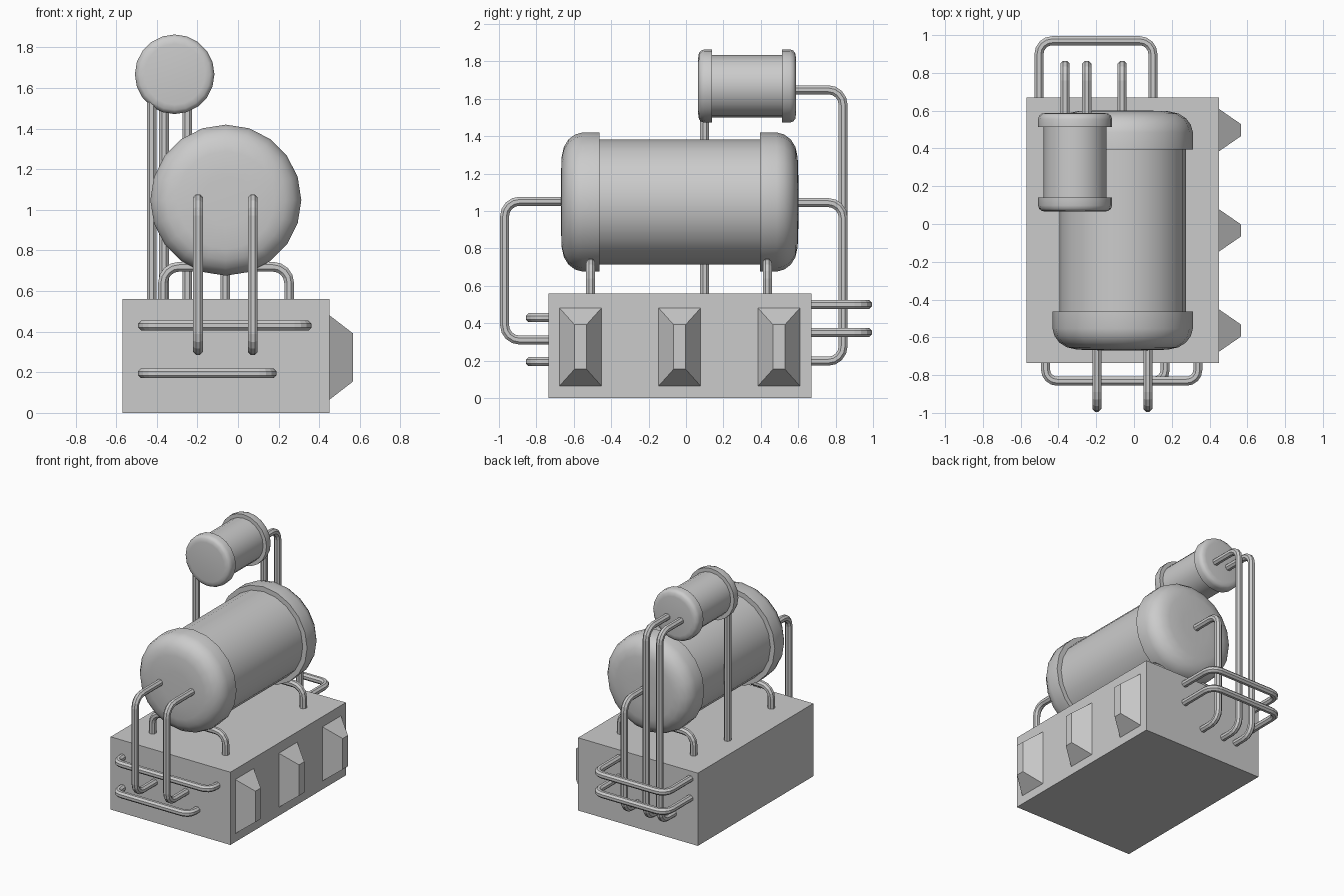
import bpy, bmesh, math
from mathutils import Vector

if "Cube" in bpy.data.objects:
    bpy.data.objects.remove(bpy.data.objects["Cube"])

R = 0.025  # pipe radius


def finish(name, bm, smooth=None):
    bmesh.ops.recalc_face_normals(bm, faces=bm.faces)
    me = bpy.data.meshes.new(name)
    bm.to_mesh(me)
    bm.free()
    if smooth:
        me.shade_smooth()
        me.set_sharp_from_angle(angle=math.radians(smooth))
    ob = bpy.data.objects.new(name, me)
    bpy.context.collection.objects.link(ob)
    return ob


def lathe(name, profile, cx, cz, sides):
    """Spin (radius, y) points around an axis parallel to y."""
    bm = bmesh.new()
    rings = []
    for r, y in profile:
        rings.append([bm.verts.new((cx + r * math.sin(2 * math.pi * i / sides), y,
                                    cz + r * math.cos(2 * math.pi * i / sides)))
                      for i in range(sides)])
    for a, b in zip(rings, rings[1:]):
        for i in range(sides):
            j = (i + 1) % sides
            bm.faces.new((a[i], a[j], b[j], b[i]))
    bm.faces.new(rings[0])
    bm.faces.new(rings[-1])
    return finish(name, bm, 35)


def pipe(name, pts, bend=0.08, steps=4, sides=8):
    """Sweep a tube along a planar path with rounded corners."""
    pts = [Vector(p) for p in pts]
    path = [pts[0]]
    for a, p, b in zip(pts, pts[1:], pts[2:]):
        u, v = (a - p).normalized(), (b - p).normalized()
        centre = p + (u + v) * bend
        for k in range(steps + 1):
            t = k / steps * math.pi / 2
            path.append(centre - v * bend * math.cos(t) - u * bend * math.sin(t))
    path.append(pts[-1])
    # every path lies in a plane, so its normal is a constant frame axis
    d0 = (pts[1] - pts[0]).normalized()
    n = d0.cross(pts[2] - pts[1]).normalized() if len(pts) > 2 else d0.orthogonal().normalized()
    bm = bmesh.new()
    rings = []
    for i, p in enumerate(path):
        d = (path[min(i + 1, len(path) - 1)] - path[max(i - 1, 0)]).normalized()
        if i in (0, 1):
            d = d0
        if i >= len(path) - 2:
            d = (pts[-1] - pts[-2]).normalized()
        s = d.cross(n)
        angles = [2 * math.pi * (k + 0.5) / sides for k in range(sides)]
        rings.append([bm.verts.new(p + (n * math.cos(q) + s * math.sin(q)) * R * 1.04) for q in angles])
    for a, b in zip(rings, rings[1:]):
        for i in range(sides):
            j = (i + 1) % sides
            bm.faces.new((a[i], a[j], b[j], b[i]))
    bm.faces.new(rings[0])
    bm.faces.new(rings[-1])
    return finish(name, bm)


# Base block
bm = bmesh.new()
bmesh.ops.create_cube(bm, size=1)
for v in bm.verts:
    v.co = Vector((v.co.x * 1.02 - 0.06, v.co.y * 1.405 - 0.0325, (v.co.z + 0.5) * 0.56))
finish("base_block", bm)

# Tapered bosses on the right side
for n, y in enumerate((-0.564, -0.034, 0.497)):
    bm = bmesh.new()
    bmesh.ops.create_cube(bm, size=2)
    for v in bm.verts:
        outer = v.co.x > 0
        hy, hz = (0.032, 0.119) if outer else (0.119, 0.216)
        v.co = Vector((0.566 if outer else 0.44, y + v.co.y * hy, 0.273 + v.co.z * hz))
    finish(f"side_boss_{n + 1}", bm)

# Main tank: body and two domed caps
X, Z = -0.06, 1.048
lathe("main_tank_body", [(0.335, -0.5), (0.335, 0.43)], X, Z, 20)
dome = [(0.32, 0), (0.372, 0), (0.372, 0.09), (0.361, 0.13), (0.335, 0.165),
        (0.295, 0.19), (0.24, 0.202), (0.12, 0.206)]
lathe("main_tank_front_cap", [(r, -0.463 - d) for r, d in dome], X, Z, 20)
lathe("main_tank_back_cap", [(r, 0.395 + d) for r, d in dome], X, Z, 20)

# Small upper tank
X2, Z2 = -0.312, 1.668
lathe("small_tank_body", [(0.167, 0.11), (0.167, 0.54)], X2, Z2, 20)
rim = [(0.155, 0), (0.196, 0), (0.196, 0.042), (0.19, 0.06), (0.176, 0.071), (0.15, 0.075)]
lathe("small_tank_front_cap", [(r, 0.14 - d) for r, d in rim], X2, Z2, 20)
lathe("small_tank_back_cap", [(r, 0.513 + d) for r, d in rim], X2, Z2, 20)

# Front feed pipes from main tank to base
for n, x in enumerate((-0.197, 0.073)):
    pipe(f"front_pipe_{n + 1}", [(x, -0.62, 1.052), (x, -0.97, 1.052), (x, -0.97, 0.31), (x, -0.7, 0.31)])

# Back pipes from both tanks to base
for n, (x, z, y) in enumerate(((-0.365, 1.648, 0.55), (-0.25, 1.648, 0.55), (-0.063, 1.045, 0.55))):
    pipe(f"back_pipe_{n + 1}", [(x, y, z), (x, 0.84, z), (x, 0.84, 0.197), (x, 0.64, 0.197)])

# Front and back rails
for n, (x, z) in enumerate(((0.338, 0.43), (0.165, 0.195))):
    pipe(f"front_rail_{n + 1}", [(-0.468, -0.7, z), (-0.468, -0.832, z), (x, -0.832, z), (x, -0.7, z)], 0.06)
for n, z in enumerate((0.5, 0.35)):
    pipe(f"back_rail_{n + 1}", [(-0.503, 0.64, z), (-0.503, 0.97, z), (0.1, 0.97, z), (0.1, 0.64, z)], 0.07)

# Cradle hoops under the main tank
for n, y in enumerate((-0.51, 0.435)):
    pipe(f"tank_cradle_{n + 1}", [(-0.37, y, 0.53), (-0.37, y, 0.72), (0.252, y, 0.72), (0.252, y, 0.53)])

# Post carrying the small tank
pipe("small_tank_post", [(-0.425, 0.1, 0.53), (-0.425, 0.1, 1.56)])
